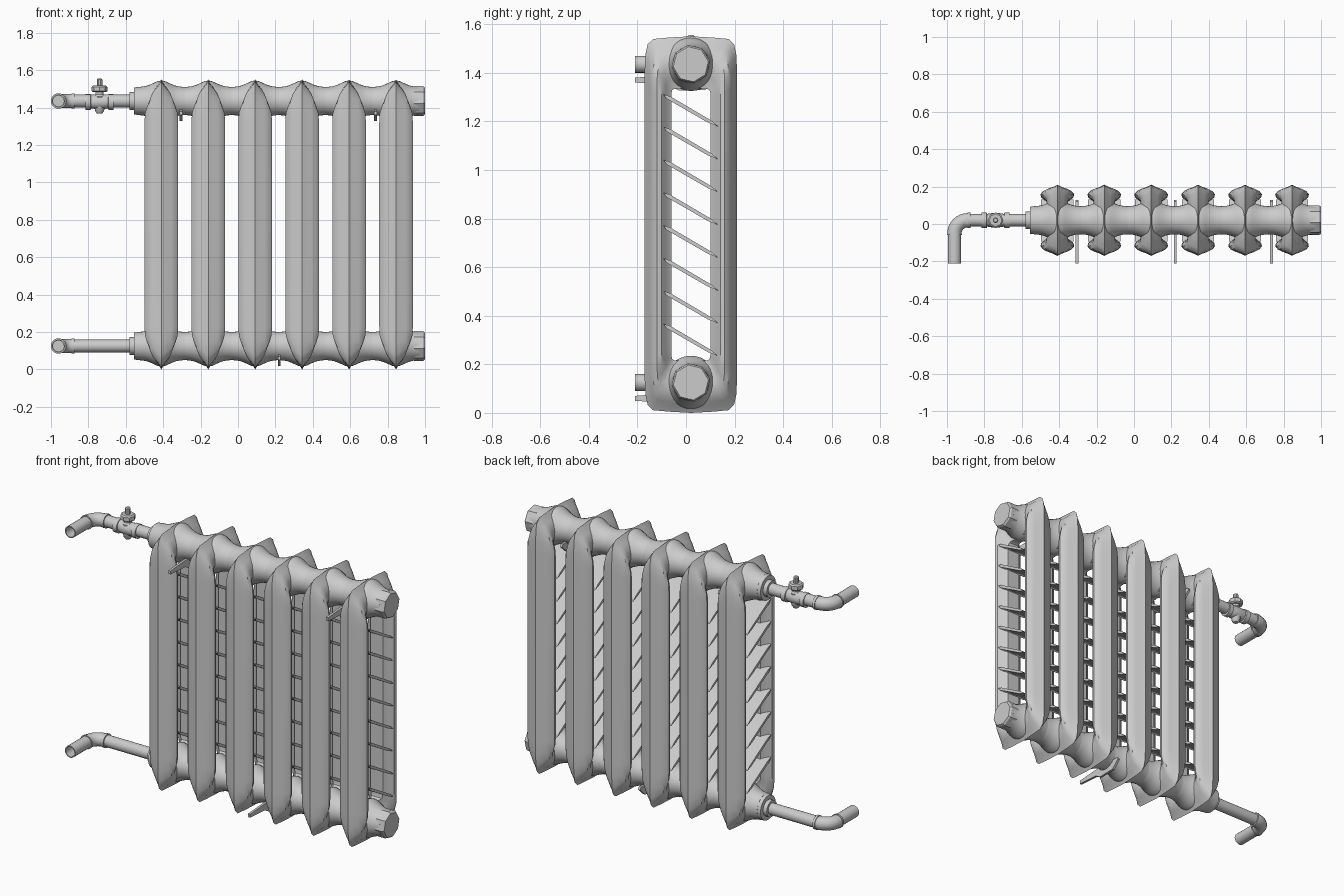
import bpy, bmesh, math
from mathutils import Vector

if "Cube" in bpy.data.objects:
    bpy.data.objects.remove(bpy.data.objects["Cube"])

CY, TOP, BOTTOM = 0.02, 1.435, 0.125      # header axis positions
XS = [-0.41 + 0.251 * i for i in range(6)]  # section centres


def loft(name, rings, closed=False, loc=(0, 0, 0)):
    """Skin closed rings of points; cap the ends unless closed."""
    bm = bmesh.new()
    vs = [[bm.verts.new(p) for p in r] for r in rings]
    n = len(vs[0])
    for i in range(len(vs) if closed else len(vs) - 1):
        a, b = vs[i], vs[(i + 1) % len(vs)]
        for j in range(n):
            k = (j + 1) % n
            bm.faces.new((a[j], a[k], b[k], b[j]))
    if not closed:
        bm.faces.new(vs[0])
        bm.faces.new(vs[-1])
    bmesh.ops.recalc_face_normals(bm, faces=bm.faces)
    me = bpy.data.meshes.new(name)
    bm.to_mesh(me)
    bm.free()
    return place(name, me, loc)


def place(name, me, loc):
    ob = bpy.data.objects.new(name, me)
    ob.location = loc
    bpy.context.collection.objects.link(ob)
    return ob


def lathe(name, prof, loc, axis='X', seg=32, turn=0.0):
    """Revolve (position, radius) pairs about the x or z axis."""
    rings = []
    for h, r in prof:
        ring = []
        for i in range(seg):
            a = math.tau * i / seg + turn
            u, v = r * math.cos(a), r * math.sin(a)
            ring.append((h, u, v) if axis == 'X' else (u, v, h))
        rings.append(ring)
    return loft(name, rings, loc=loc)


def slab(name, poly, half, loc):
    """Extrude a y-z outline along x."""
    return loft(name, [[(s * half, y, z) for y, z in poly] for s in (-1, 1)], loc=loc)


# Radiator section: closed frame with a ridged cross-section
half = [(0, 0), (.022, .1), (.052, .2), (.076, .31), (.09, .46),
        (.086, .62), (.064, .78), (.048, .9), (.04, 1)]
section = half + [(-x, t) for x, t in reversed(half[1:])]
# stations of one quadrant: outer y, z, inner y, z, width scale
quad = [(.19, 0, .08, 0, 1), (.19, .57, .08, .51, 1), (.19, .64, .08, .54, .97),
        (.187, .70, .077, .553, .84), (.178, .742, .068, .559, .72),
        (.155, .764, .055, .56, .64), (.09, .77, .03, .56, .6), (0, .775, 0, .56, .6)]
rings = []
for sy, sz, st in ((1, 1, quad[:-1]), (-1, 1, quad[:0:-1]),
                   (-1, -1, quad[:-1]), (1, -1, quad[:0:-1])):
    for oy, oz, iy, iz, w in st:
        rings.append([(x * w, sy * (oy + (iy - oy) * t), sz * (oz + (iz - oz) * t))
                      for x, t in section])
frame = loft("section_frame_1", rings, True, (XS[0], CY, .775))

# Header hub flaring into each section
flare = [(.02, .106), (.04, .097), (.06, .088), (.08, .081), (.1, .077), (.1255, .075)]
hub_prof = [(-x, r) for x, r in reversed(flare)] + [(0, .11)] + flare
hub = lathe("header_hub_1", hub_prof, (XS[0], CY, TOP))

# Slanted louvre blade, pointed at both edges
blade = [(-.113, .066), (-.085, .058), (.085, -.042), (.112, -.066), (.07, -.05), (-.1, .048)]
louvre = slab("louvre_1", blade, .086, (XS[0], CY, 1.245))

for i, x in enumerate(XS):
    if i:
        place(f"section_frame_{i + 1}", frame.data, (x, CY, .775))
        place(f"header_hub_{i + 1}", hub.data, (x, CY, TOP))
    place(f"lower_hub_{i + 1}", hub.data, (x, CY, BOTTOM))
    for k in range(8):
        if i or k:
            place(f"louvre_{i * 8 + k + 1}", louvre.data, (x, CY, 1.245 - .135 * k))

for tag, z in (("upper", TOP), ("lower", BOTTOM)):
    # End plug and inlet collar
    lathe(tag + "_end_plug", [(.94, .08), (.99, .08), (1.0, .073)], (0, CY, z), seg=8, turn=.15)
    lathe(tag + "_inlet_collar", [(-.58, .048), (-.556, .048), (-.556, .072), (-.53, .075)],
          (0, CY, z))
    # Supply pipe with elbow and open end
    path = [(-.57, 0, math.pi, .034), (-.875, 0, math.pi, .034), (-.875, 0, math.pi, .041),
            (-.89, 0, math.pi, .041), (-.89, 0, math.pi, .038)]
    for k in range(9):
        a = math.pi * (1 + k / 16)
        path.append((-.89 + .07 * math.sin(a), -.07 - .07 * math.cos(a), a, .038))
    e = 1.5 * math.pi
    path += [(-.96, y, e, r) for y, r in ((-.07, .041), (-.08, .041), (-.08, .035),
                                         (-.23, .035), (-.23, .029), (-.08, .029))]
    rings = []
    for x, y, a, r in path:
        nrm = Vector((-math.sin(a), math.cos(a), 0))
        rings.append([Vector((x, y, 0)) + nrm * (r * math.cos(math.tau * j / 20))
                      + Vector((0, 0, r * math.sin(math.tau * j / 20))) for j in range(20)])
    loft(tag + "_supply_pipe", rings, loc=(0, CY, z))

# Shut-off valve on the upper pipe
lathe("valve_body", [(-.075, .042), (-.048, .042), (-.045, .034), (-.02, .038), (.02, .038),
                     (.045, .034), (.048, .042), (.075, .042)], (-.74, CY, 1.43), seg=16)
lathe("valve_bonnet", [(-.062, .014), (-.05, .023), (-.02, .03), (.03, .03), (.04, .022),
                       (.055, .022)], (-.74, CY, 1.43), 'Z', 16)
lathe("valve_nut", [(.052, .034), (.058, .042), (.08, .042), (.087, .034)],
      (-.74, CY, 1.43), 'Z', 8)
lathe("valve_stem", [(.08, .015), (.12, .015), (.125, .01)], (-.74, CY, 1.43), 'Z', 10)

# Wall brackets cradling the headers
arc = [(.079 * math.cos(a), .079 * math.sin(a))
       for a in (math.radians(215 + 11 * k) for k in range(11))]
hook = ([(-.23, -.075), (-.23, -.055), (-.09, -.045)] + arc
        + [(.1, -.045), (.108, -.06), (.06, -.105), (-.05, -.108), (-.09, -.085)])
for i, (x, z) in enumerate(((-.305, TOP), (.735, TOP), (.22, BOTTOM))):
    slab(f"wall_bracket_{i + 1}", hook, .007, (x, CY, z))

# Smooth shading with crisp edges
bpy.ops.object.select_all(action='SELECT')
bpy.context.view_layer.objects.active = frame
bpy.ops.object.shade_smooth_by_angle(angle=math.radians(32))
